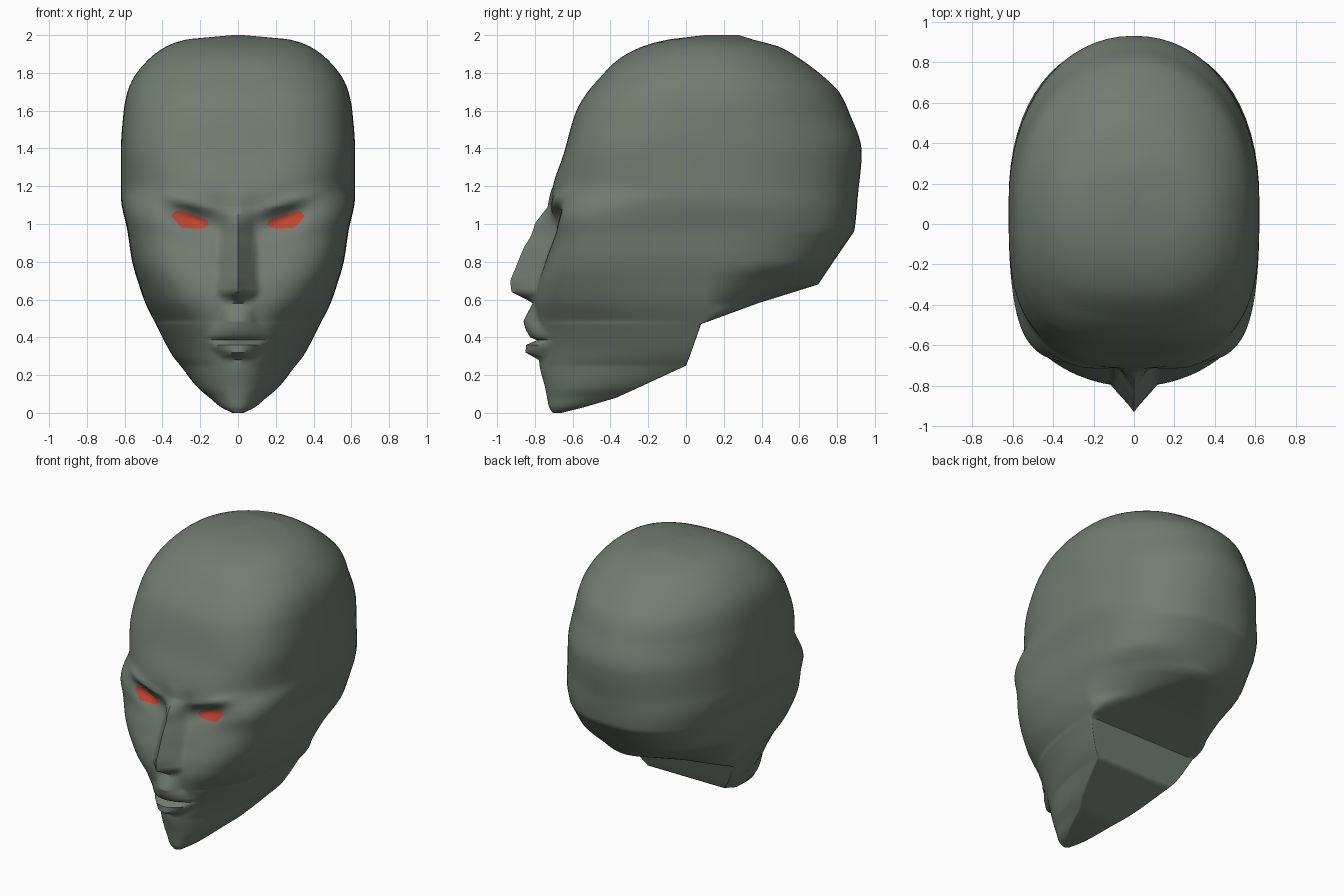
import bpy, bmesh, math
from mathutils import Vector
from mathutils.bvhtree import BVHTree

if "Cube" in bpy.data.objects:
    bpy.data.objects.remove(bpy.data.objects["Cube"])


def lerp(table, z, col=1):
    """Piecewise linear lookup in rows sorted by their first value."""
    if z <= table[0][0]:
        return table[0][col]
    for a, b in zip(table, table[1:]):
        if z <= b[0]:
            return a[col] + (b[col] - a[col]) * (z - a[0]) / (b[0] - a[0])
    return table[-1][col]


def smooth(table, z, col=1):
    """Smooth lookup that never overshoots the rows."""
    n = len(table)
    k = max(0, min(n - 2, sum(r[0] <= z for r in table) - 1))

    def slope(i):
        return (table[i + 1][col] - table[i][col]) / (table[i + 1][0] - table[i][0])

    def tangent(i):
        if i in (0, n - 1):
            return slope(min(i, n - 2))
        p, q = slope(i - 1), slope(i)
        return 2 * p * q / (p + q) if p * q > 0 else 0
    a, b = table[k], table[k + 1]
    h = b[0] - a[0]
    t = max(0, min(1, (z - a[0]) / h))
    return ((1 + 2 * t) * (1 - t) ** 2 * a[col] + t * (1 - t) ** 2 * h * tangent(k)
            + t * t * (3 - 2 * t) * b[col] + t * t * (t - 1) * h * tangent(k + 1))


def material(name, rgb):
    m = bpy.data.materials.new(name)
    m.diffuse_color = (*rgb, 1)
    m.use_nodes = True
    m.node_tree.nodes["Principled BSDF"].inputs["Base Color"].default_value = m.diffuse_color
    return m


def finish(bm, name, mat, angle):
    me = bpy.data.meshes.new(name)
    bm.to_mesh(me)
    ob = bpy.data.objects.new(name, me)
    bpy.context.collection.objects.link(ob)
    me.materials.append(mat)
    bpy.ops.object.select_all(action='DESELECT')
    ob.select_set(True)
    bpy.context.view_layer.objects.active = ob
    bpy.ops.object.shade_smooth_by_angle(angle=math.radians(angle))
    return ob


skin = material("grey green skin", (0.17, 0.20, 0.17))
red = material("red eye", (0.52, 0.06, 0.03))

# Head sections: height, front y, back y, half width
SECTIONS = [
    (0.00, -.705, -.66, .03), (0.03, -.725, -.54, .09), (0.08, -.735, -.37, .15),
    (0.13, -.745, -.26, .21), (0.25, -.775, 0.0, .305), (0.30, -.78, .02, .345),
    (0.47, -.795, .08, .435), (0.58, -.80, .38, .49), (0.68, -.785, .70, .525),
    (0.80, -.745, .78, .56), (0.96, -.70, .89, .585), (1.15, -.71, .91, .62),
    (1.38, -.645, .93, .62), (1.60, -.58, .86, .605), (1.70, -.52, .81, .585),
    (1.77, -.46, .74, .555), (1.87, -.36, .61, .475), (1.94, -.23, .49, .38),
    (1.975, -.10, .36, .28), (2.0, .10, .28, .03)]
# Roundness of each section: height, front exponent, back exponent
ROUND = [(0, 2.2, 4), (.3, 1.9, 4), (.47, 2.2, 3), (.58, 2.7, 1.5), (.68, 3.2, 1.7),
         (.8, 3.9, 2.4), (1.0, 4.7, 2.4), (1.2, 2.9, 2.2), (1.4, 3.3, 2.1),
         (1.6, 3, 2), (2, 2.3, 2)]
# Flat underside: height, half width as a share of the section
NECK = [(0, .7), (.13, .9), (.25, .98), (.47, .98), (.68, 0)]
# Facial relief: height, how far it stands out, half width
NOSE = [(.58, 0, .07), (.64, .13, .12), (.70, .15, .11), (.88, .14, .10),
        (1.0, .10, .09), (1.09, .025, .09), (1.2, 0, .09)]
LIPS = [(.28, 0, .07), (.32, .068, .12), (.36, .06, .16), (.385, 0, .18),
        (.40, .035, .18), (.44, .055, .14), (.485, .065, .10), (.60, 0, .08)]


def relief(x, z):
    x = abs(x)
    d = lerp(NOSE, z) * max(0, 1 - x / lerp(NOSE, z, 2))
    d += lerp(LIPS, z) * max(0, 1 - (x / lerp(LIPS, z, 2)) ** 2)
    u = x - .25
    v = z - 1.03 - .3 * u                       # slanted eye line
    d -= .055 * math.exp(-(u / .13) ** 2 - (v / .06) ** 2)          # socket
    d += .018 * math.exp(-(u / .16) ** 2 - ((v - .08) / .03) ** 2)  # brow
    return d


WALL, FLAT = 16, 8


def half_ring(z):
    """Right half of a section from centre front to centre back."""
    yf, w = smooth(SECTIONS, z, 1), smooth(SECTIONS, z, 3)
    yb = (lerp if z < .96 else smooth)(SECTIONS, z, 2)
    nf, nb = smooth(ROUND, z, 1), smooth(ROUND, z, 2)
    xe = w * lerp(NECK, z)
    ym = min(.1, yb - .02)
    pts = []
    for i in range(41):
        f = math.sin(math.pi / 2 * i / 40)
        x = w * f
        y = ym - (ym - yf) * max(0, 1 - f ** nf) ** (1 / nf)
        pts.append((x, y - relief(x, z), z))
    for i in range(1, WALL + 1):
        t = math.pi / 2 * i / WALL
        c, s = max(0, math.cos(t)), math.sin(t)
        pts.append((xe + (w - xe) * c ** (2 / nb), ym + (yb - ym) * s ** (2 / nb), z))
    if z < .68:
        pts += [(xe * (1 - i / FLAT), yb, z) for i in range(1, FLAT + 1)]
    else:
        pts += [(0, yb, z)] * FLAT
    return pts


# Head: stacked sections bridged into one closed skin
levels = {round(i * .02, 3) for i in range(101)}
levels |= {r[0] for r in SECTIONS + NOSE + LIPS}
bm = bmesh.new()
rings = []
for z in sorted(levels):
    right = half_ring(z)
    left = [(-x, y, zz) for x, y, zz in right[-2:0:-1]]
    rings.append([bm.verts.new(p) for p in right + left])
n = len(rings[0])
for a, b in zip(rings, rings[1:]):
    for i in range(n):
        j = (i + 1) % n
        bm.faces.new((a[i], a[j], b[j], b[i]))
bm.faces.new(rings[0])
bm.faces.new(rings[-1])
bmesh.ops.remove_doubles(bm, verts=bm.verts, dist=.0003)
bmesh.ops.recalc_face_normals(bm, faces=bm.faces)
tree = BVHTree.FromBMesh(bm)
finish(bm, "head", skin, 50)
bm.free()

# Eyes: thin slanted patches laid over the sockets
LOWER = [(.155, .99), (.20, .975), (.30, .98), (.35, 1.04)]
UPPER = [(.155, 1.0), (.17, 1.025), (.27, 1.06), (.33, 1.072), (.35, 1.045)]
for side, name in ((1, "right_eye"), (-1, "left_eye")):
    bm = bmesh.new()
    grid = []
    for i in range(17):
        x = .155 + .195 * i / 16
        lo, hi = lerp(LOWER, x), lerp(UPPER, x)
        col = []
        for k in range(7):
            z = lo + (hi - lo) * k / 6
            hit = tree.ray_cast(Vector((side * x, -2, z)), Vector((0, 1, 0)))[0]
            col.append(bm.verts.new((side * x, hit.y - .006, z)))
        grid.append(col)
    for a, b in zip(grid, grid[1:]):
        for k in range(6):
            f = (a[k], b[k], b[k + 1], a[k + 1])
            bm.faces.new(f if side > 0 else f[::-1])
    finish(bm, name, red, 60)
    bm.free()
